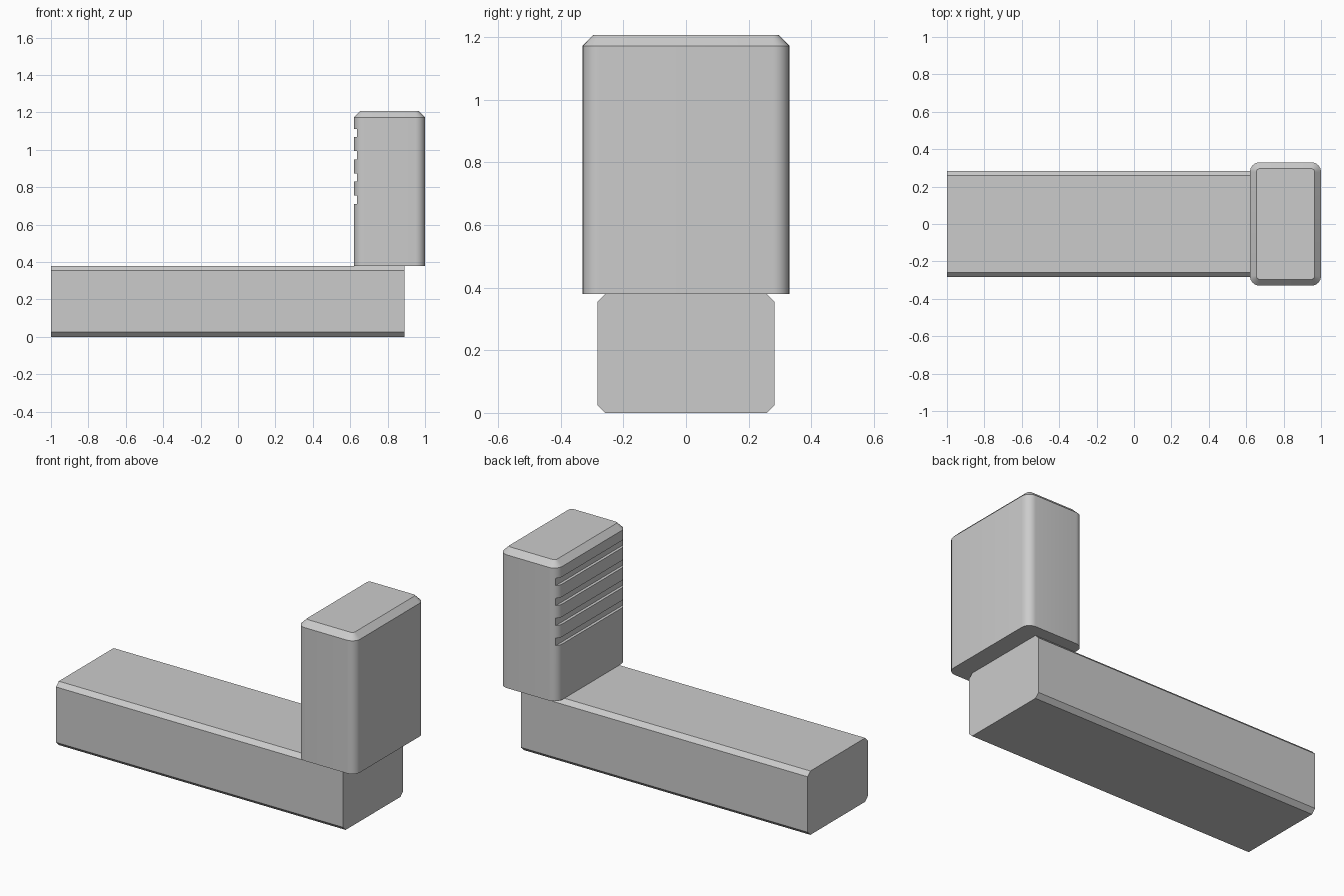
import bpy, bmesh, math
from mathutils import Matrix, Vector

if "Cube" in bpy.data.objects:
    bpy.data.objects.remove(bpy.data.objects["Cube"], do_unlink=True)

# Single plain grey
grey = bpy.data.materials.new("plain_grey")
grey.use_nodes = True
color = (0.6, 0.6, 0.6, 1)
grey.diffuse_color = color
grey.node_tree.nodes["Principled BSDF"].inputs["Base Color"].default_value = color


def box(bm, low, high):
    """Add a box spanning two opposite corners."""
    low, high = Vector(low), Vector(high)
    place = Matrix.Translation((low + high) / 2) @ Matrix.Diagonal((high - low).to_4d())
    bmesh.ops.create_cube(bm, size=1, matrix=place)


def bevel(bm, edges, width, segments=1):
    bmesh.ops.bevel(bm, geom=edges, offset=width, segments=segments,
                    profile=0.5, affect='EDGES', clamp_overlap=True)


def along(edge, axis):
    d = (edge.verts[1].co - edge.verts[0].co).normalized()
    return abs(d[axis]) > 0.99


def finish(bm, name):
    mesh = bpy.data.meshes.new(name)
    bm.to_mesh(mesh)
    bm.free()
    mesh.materials.append(grey)
    obj = bpy.data.objects.new(name, mesh)
    bpy.context.collection.objects.link(obj)
    return obj


# Long bar, chamfered along its length only
bm = bmesh.new()
box(bm, (-1, -0.283, 0), (0.89, 0.283, 0.38))
bevel(bm, [e for e in bm.edges if along(e, 0)], 0.025)
finish(bm, "long_bar")

# Upright block with rounded corners and a chamfered top rim
top = 1.207
bm = bmesh.new()
box(bm, (0.62, -0.33, 0.38), (1, 0.33, top))
bevel(bm, [e for e in bm.edges if along(e, 2)], 0.052, 8)
rim = [e for e in bm.edges if all(abs(v.co.z - top) < 1e-4 for v in e.verts)]
bevel(bm, rim, 0.034)
block = finish(bm, "upright_block")

# Four grip grooves across the inner face
bm = bmesh.new()
for i in range(4):
    z = 0.711 + i * 0.119
    box(bm, (0.5, -0.5, z), (0.637, 0.5, z + 0.044))
cutter = finish(bm, "groove_cutter")
cutter.hide_render = True

cut = block.modifiers.new("grooves", 'BOOLEAN')
cut.operation = 'DIFFERENCE'
cut.solver = 'EXACT'
cut.object = cutter
bpy.ops.object.select_all(action='DESELECT')
block.select_set(True)
bpy.context.view_layer.objects.active = block
bpy.ops.object.modifier_apply(modifier=cut.name)
bpy.data.objects.remove(cutter, do_unlink=True)
bpy.ops.object.shade_smooth_by_angle(angle=math.radians(30))
